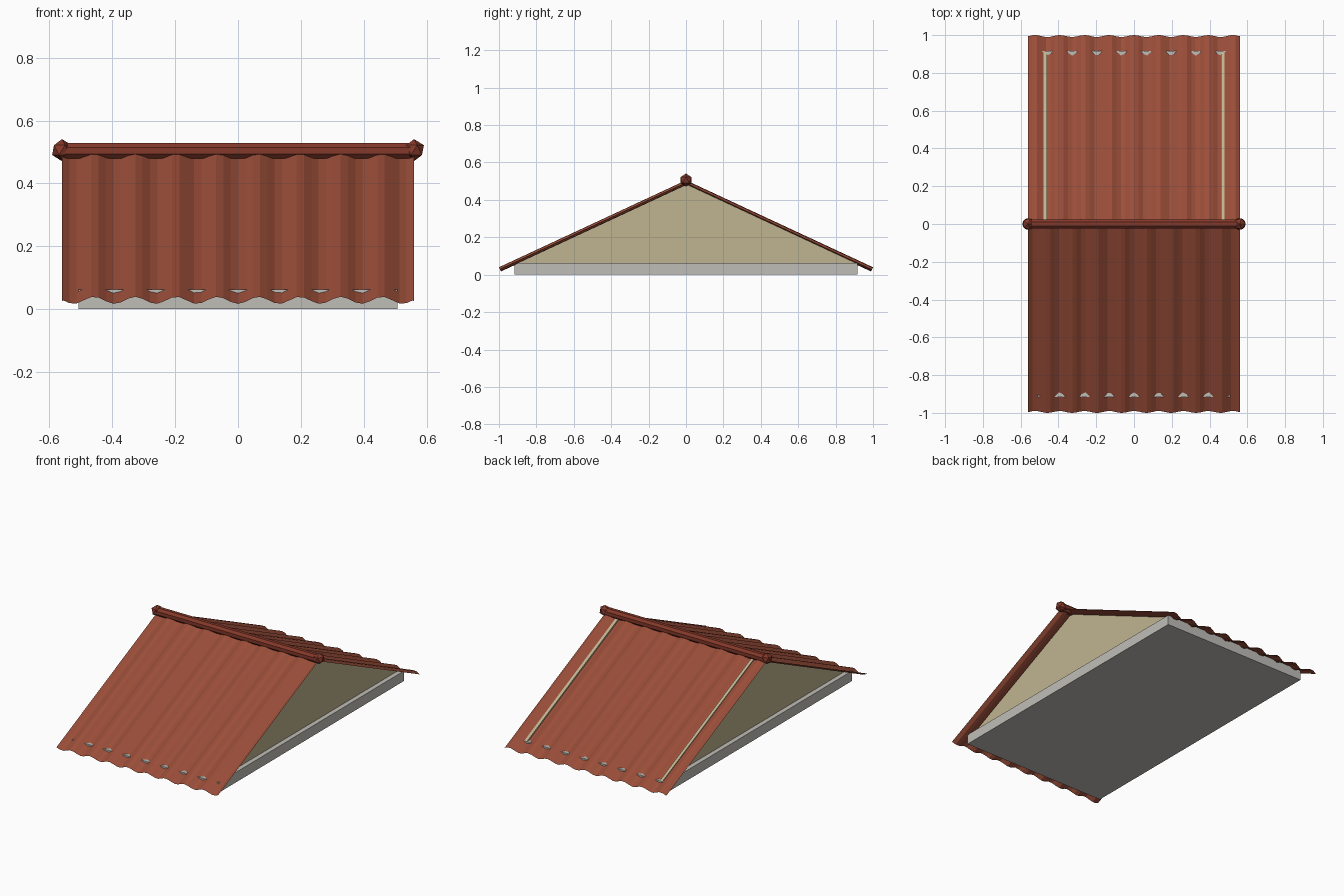
import bpy, math

if "Cube" in bpy.data.objects:
    bpy.data.objects.remove(bpy.data.objects["Cube"])

def paint(ob, name, col):
    m = bpy.data.materials.get(name) or bpy.data.materials.new(name)
    m.diffuse_color = (*col, 1)
    m.use_nodes = True
    m.node_tree.nodes["Principled BSDF"].inputs["Base Color"].default_value = m.diffuse_color
    ob.data.materials.append(m)

def mesh(name, verts, faces):
    me = bpy.data.meshes.new(name)
    me.from_pydata(verts, [], faces)
    ob = bpy.data.objects.new(name, me)
    bpy.context.collection.objects.link(ob)
    return ob

def prism(name, profile, x0, x1):
    # extrude a y-z outline along x
    n = len(profile)
    verts = [(x, y, z) for x in (x0, x1) for y, z in profile]
    faces = [tuple(range(n))[::-1], tuple(range(n, 2 * n))]
    faces += [(i, (i + 1) % n, n + (i + 1) % n, n + i) for i in range(n)]
    return mesh(name, verts, faces)

ROOF, CAP, PLASTER = (0.33, 0.076, 0.041), (0.23, 0.04, 0.023), (0.53, 0.455, 0.28)
CONCRETE = (0.53, 0.515, 0.475)
HALF_W, SEG, AMP = 0.56, 48, 0.0125
RIDGE_Z, SLOPE, EAVE_Y = 0.491, 0.465, 0.995

# base slab
slab = prism("base_slab", [(-.917, 0), (.917, 0), (.917, .063), (-.917, .063)], -.507, .507)
paint(slab, "concrete", CONCRETE)

# thin gable walls at both ends
for label, s in (("left", -1), ("right", 1)):
    xs = sorted((s * .460, s * .478))
    g = prism("gable_" + label, [(-.917, .063), (.917, .063), (0, .49)], *xs)
    paint(g, "plaster", PLASTER)

# corrugated roof sheets, waves half a period apart
nl = math.hypot(1, SLOPE)
for label, s in (("front", -1), ("back", 1)):
    verts, faces = [], []
    for i in range(SEG + 1):
        x = HALF_W * (2 * i / SEG - 1)
        w = s * AMP * math.cos(48 * x)
        for y in (0, EAVE_Y):
            verts.append((x, s * (y + w * SLOPE / nl), RIDGE_Z - SLOPE * y + w / nl))
    for i in range(SEG):
        a = 2 * i
        f = (a, a + 1, a + 3, a + 2)
        faces.append(f if s < 0 else f[::-1])
    sheet = mesh("roof_sheet_" + label, verts, faces)
    paint(sheet, "roof_tile", ROOF)

# octagonal ridge cap
pts = [(.027 * math.cos(math.radians(22.5 + 45 * k)),
        .504 + .027 * math.sin(math.radians(22.5 + 45 * k))) for k in range(8)]
cap = prism("ridge_cap", pts, -.57, .57)
paint(cap, "ridge_tile", CAP)

# faceted ridge end knobs
for label, s in (("left", -1), ("right", 1)):
    bpy.ops.mesh.primitive_ico_sphere_add(subdivisions=1, radius=.035, location=(s * .56, 0, .506))
    knob = bpy.context.object
    knob.name = "ridge_knob_" + label
    paint(knob, "ridge_tile", CAP)
